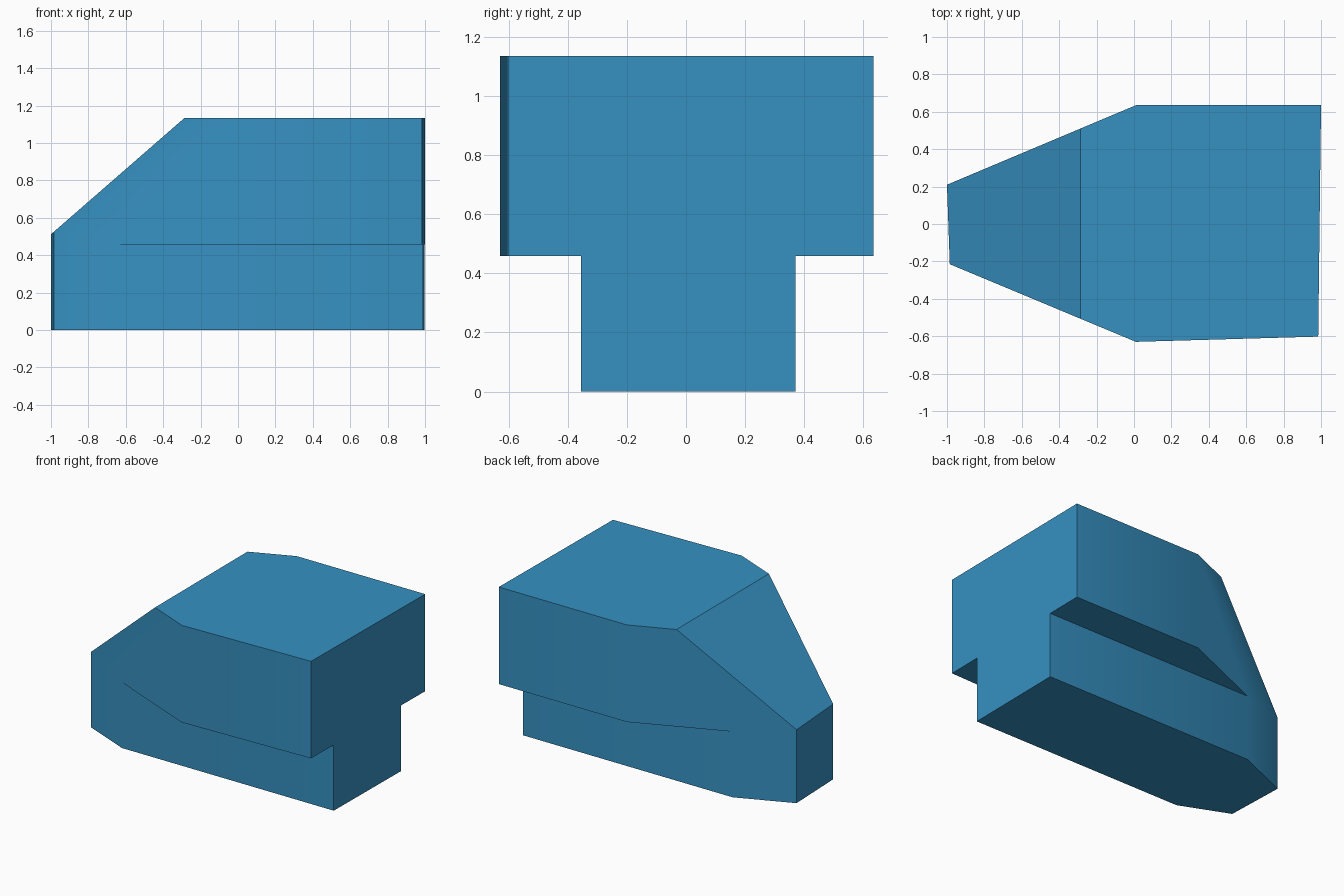
import bpy, bmesh, math
from mathutils import Vector

cube = bpy.data.objects.get("Cube")
if cube:
    bpy.data.objects.remove(cube, do_unlink=True)

SHELF_Z, TOP_Z = 0.458, 1.135

# Footprint corners: tapered nose at -x, wide body at +x
nose_l, nose_r = Vector((-1.0, 0.21)), Vector((-0.985, -0.215))
bend_l, bend_r = Vector((0.01, 0.635)), Vector((0.01, -0.63))
end_l, end_r = Vector((1.0, 0.635)), Vector((0.985, -0.602))


def at_y(a, b, y):
    """Point on the line a-b at the given y."""
    return a.lerp(b, (y - a.y) / (b.y - a.y))


# Narrow base corners, lying on the tapered sides and on the end wall
base_l, base_r = at_y(nose_l, bend_l, 0.37), at_y(nose_r, bend_r, -0.356)
foot_l, foot_r = at_y(end_l, end_r, 0.37), at_y(end_l, end_r, -0.356)

lower = [nose_l, nose_r, base_r, foot_r, foot_l, base_l]
upper = [nose_l, nose_r, base_r, bend_r, end_r, foot_r, foot_l, end_l, bend_l, base_l]

bm = bmesh.new()


def face(*corners):
    bm.faces.new([bm.verts.new((p.x, p.y, z)) for p, z in corners])


def walls(ring, z0, z1):
    for a, b in zip(ring, ring[1:] + ring[:1]):
        face((a, z0), (b, z0), (b, z1), (a, z1))


# Base, overhanging body, and the two undercut shelves
face(*[(p, 0.0) for p in lower])
walls(lower, 0.0, SHELF_Z)
walls(upper, SHELF_Z, TOP_Z)
face(*[(p, TOP_Z) for p in upper])
for shelf in ([base_l, foot_l, end_l, bend_l], [base_r, foot_r, end_r, bend_r]):
    face(*[(p, SHELF_Z) for p in shelf])
bmesh.ops.remove_doubles(bm, verts=bm.verts, dist=1e-4)

# Sloping nose cut
bmesh.ops.bisect_plane(
    bm, geom=bm.verts[:] + bm.edges[:] + bm.faces[:], dist=1e-5,
    plane_co=(-1.0, 0, 0.512), plane_no=(-(TOP_Z - 0.512), 0, 0.715),
    clear_outer=True)
bmesh.ops.holes_fill(bm, edges=[e for e in bm.edges if e.is_boundary], sides=0)

# Merge coplanar pieces into clean faces
bmesh.ops.dissolve_limit(bm, angle_limit=math.radians(0.5),
                         verts=bm.verts[:], edges=bm.edges[:])
bmesh.ops.recalc_face_normals(bm, faces=bm.faces[:])

mesh = bpy.data.meshes.new("body")
bm.to_mesh(mesh)
bm.free()
body = bpy.data.objects.new("body", mesh)
bpy.context.collection.objects.link(body)

# Single blue material
blue = bpy.data.materials.new("blue")
blue.use_nodes = True
colour = (0.037, 0.283, 0.54, 1.0)
blue.diffuse_color = colour
blue.node_tree.nodes["Principled BSDF"].inputs["Base Color"].default_value = colour
mesh.materials.append(blue)

# Soft side bends, sharp corners
bpy.ops.object.select_all(action='DESELECT')
body.select_set(True)
bpy.context.view_layer.objects.active = body
bpy.ops.object.shade_smooth_by_angle(angle=math.radians(30))
